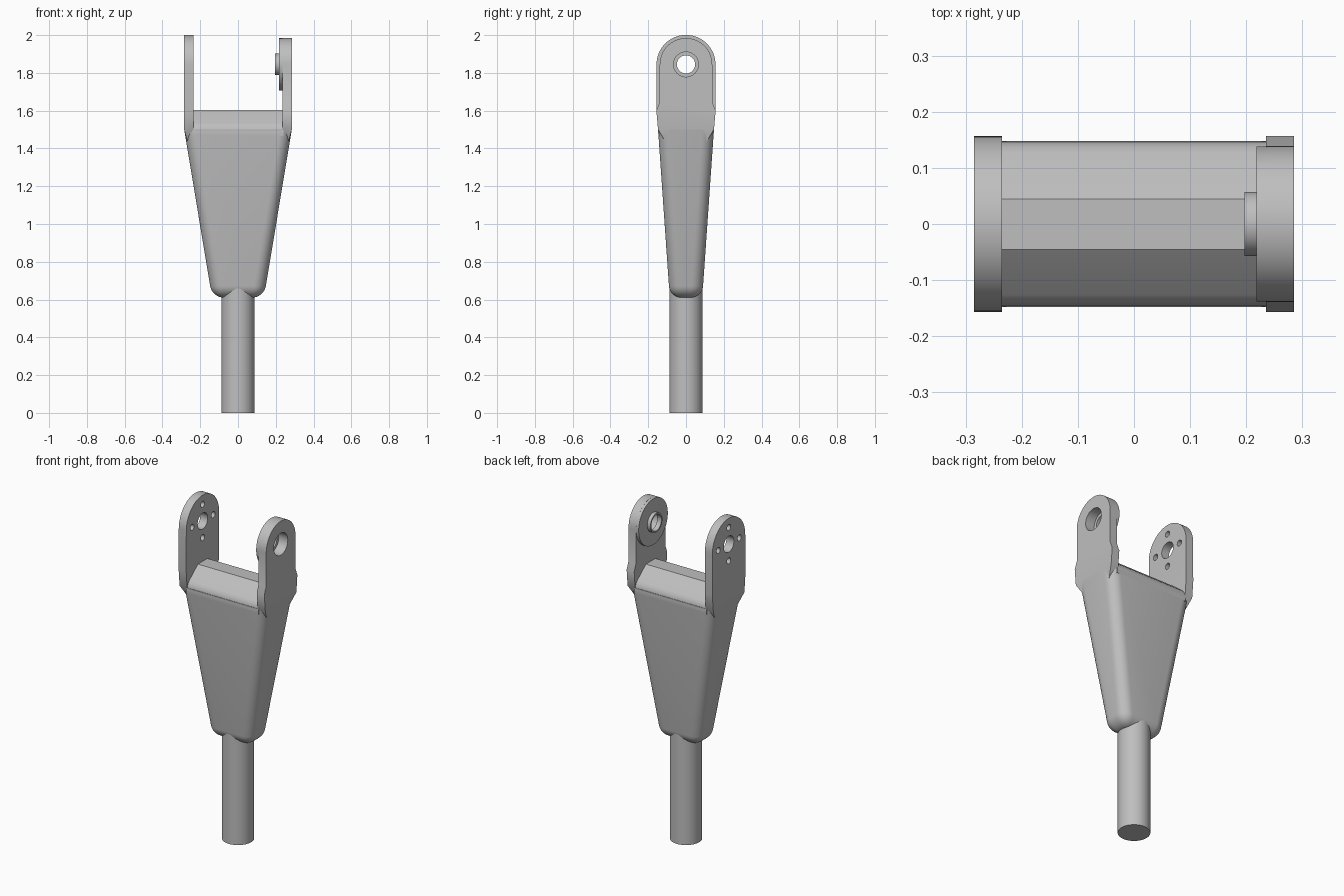
import bpy, bmesh
from math import sin, cos, pi, radians
from mathutils import Matrix, Vector

cube = bpy.data.objects.get("Cube")
if cube:
    bpy.data.objects.remove(cube)

grey = bpy.data.materials.new("plain grey")
grey.use_nodes = True
tone = (0.52, 0.52, 0.52, 1)
grey.diffuse_color = tone
grey.node_tree.nodes["Principled BSDF"].inputs["Base Color"].default_value = tone

HOLE_Z = 1.845


def finish(name, bm):
    bmesh.ops.recalc_face_normals(bm, faces=bm.faces)
    mesh = bpy.data.meshes.new(name)
    bm.to_mesh(mesh)
    bm.free()
    mesh.materials.append(grey)
    ob = bpy.data.objects.new(name, mesh)
    bpy.context.collection.objects.link(ob)
    return ob


def prism(bm, profile, x0, x1):
    """Extrude a (y, z) outline along x."""
    face = bm.faces.new([bm.verts.new((x0, y, z)) for y, z in profile])
    out = bmesh.ops.extrude_face_region(bm, geom=[face])
    moved = [v for v in out["geom"] if isinstance(v, bmesh.types.BMVert)]
    bmesh.ops.translate(bm, verts=moved, vec=(x1 - x0, 0, 0))


def pin(name, r, x0, x1, y=0, z=HOLE_Z, sides=48):
    """Cylinder lying along x."""
    bm = bmesh.new()
    bmesh.ops.create_cone(bm, cap_ends=True, segments=sides, radius1=r, radius2=r,
                          depth=x1 - x0, matrix=Matrix.Translation(((x0 + x1) / 2, y, z))
                          @ Matrix.Rotation(pi / 2, 4, 'Y'))
    return finish(name, bm)


def combine(ob, other, operation):
    mod = ob.modifiers.new("boolean", 'BOOLEAN')
    mod.operation, mod.object, mod.solver = operation, other, 'EXACT'
    bpy.context.view_layer.objects.active = ob
    bpy.ops.object.modifier_apply(modifier=mod.name)
    bpy.data.objects.remove(other)


def ear(name, side, half, shoulder):
    """Round-topped lug whose foot tucks into the tapered body."""
    right = [(0.10, 1.42), (0.148, 1.5), (0.157, 1.6)] + shoulder
    arc = [(half * cos(pi * i / 32), HOLE_Z + half * sin(pi * i / 32)) for i in range(33)]
    left = [(-y, z) for y, z in reversed(right)]
    bm = bmesh.new()
    prism(bm, right + arc + left, side * 0.235, side * 0.285)
    bmesh.ops.bisect_plane(bm, geom=bm.verts[:] + bm.edges[:] + bm.faces[:],
                           plane_co=(0, 0, 1.5), plane_no=(0, 0, 1))
    for v in bm.verts:
        if v.co.z < 1.49:
            v.co.x -= side * 0.022
    return finish(name, bm)


# Round shaft
bm = bmesh.new()
bmesh.ops.create_cone(bm, cap_ends=True, segments=64, radius1=0.088, radius2=0.088,
                      depth=0.72, matrix=Matrix.Translation((0, 0, 0.36)))
shaft = finish("shaft", bm)

# Tapered body with rounded corners
bm = bmesh.new()
bmesh.ops.create_cube(bm, size=2)
for v in bm.verts:
    top = v.co.z > 0
    v.co = Vector((v.co.x * (0.285 if top else 0.137), v.co.y * (0.148 if top else 0.086),
                   1.5 if top else 0.61))
rounded = [e for e in bm.edges if min(v.co.z for v in e.verts) < 1]
bmesh.ops.bevel(bm, geom=rounded, offset=0.062, offset_type='OFFSET', segments=8,
                profile=0.5, affect='EDGES')
body = finish("body", bm)

# Sloped saddle between the ears
half_saddle = [(0.1455, 1.465), (0.148, 1.49), (0.144, 1.51), (0.137, 1.525),
               (0.126, 1.537), (0.045, 1.603)]
bm = bmesh.new()
prism(bm, half_saddle + [(-y, z) for y, z in reversed(half_saddle)], -0.24, 0.24)
saddle = finish("saddle", bm)

# Drilled ear
right_ear = ear("right_ear", -1, 0.156, [])
combine(right_ear, pin("bore", 0.048, -0.35, -0.15), 'DIFFERENCE')
for i in range(4):
    a = i * pi / 2
    combine(right_ear, pin("screw_hole", 0.018, -0.35, -0.15, 0.1 * cos(a),
                           HOLE_Z + 0.1 * sin(a), 24), 'DIFFERENCE')

# Bearing ear with thick pad, raised collar and stepped bore
left_ear = ear("left_ear", 1, 0.139, [(0.139, 1.645)])
combine(left_ear, pin("pad", 0.1385, 0.218, 0.26, sides=64), 'UNION')
combine(left_ear, pin("collar", 0.057, 0.197, 0.25), 'UNION')
combine(left_ear, pin("bore", 0.048, 0.1, 0.4), 'DIFFERENCE')
combine(left_ear, pin("counterbore", 0.066, 0.225, 0.4), 'DIFFERENCE')

for ob in (shaft, body, saddle, right_ear, left_ear):
    bpy.ops.object.select_all(action='DESELECT')
    ob.select_set(True)
    bpy.context.view_layer.objects.active = ob
    bpy.ops.object.shade_smooth_by_angle(angle=radians(30))
